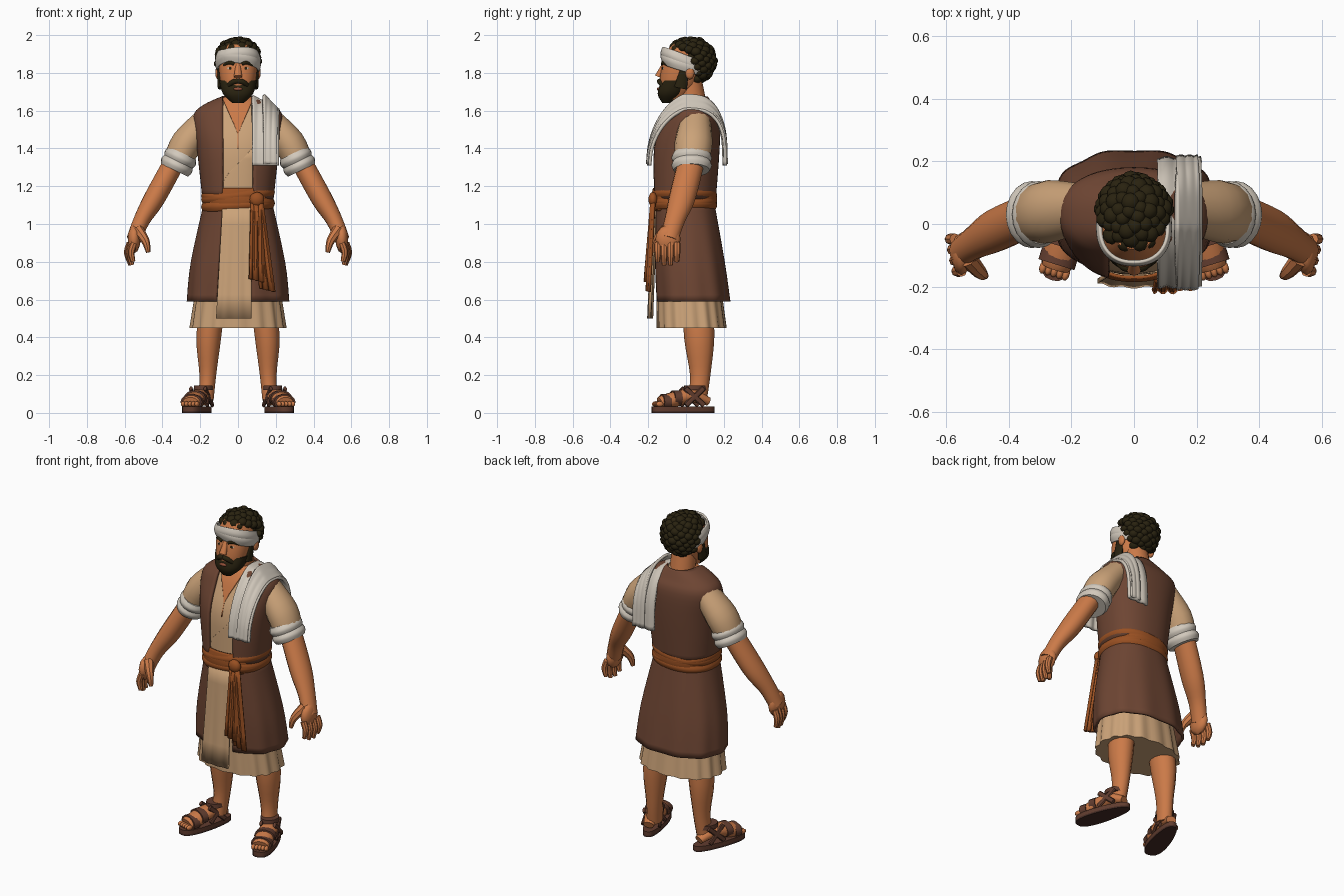
import bpy, bmesh, random
from math import sin, cos, pi, tau, acos, copysign, radians, sqrt
from mathutils import Vector, Matrix

if "Cube" in bpy.data.objects:
    bpy.data.objects.remove(bpy.data.objects["Cube"])

def material(name, *rgb):
    mat = bpy.data.materials.new(name)
    mat.use_nodes = True
    mat.diffuse_color = (*rgb, 1)
    bsdf = mat.node_tree.nodes["Principled BSDF"]
    bsdf.inputs["Base Color"].default_value = (*rgb, 1)
    bsdf.inputs["Roughness"].default_value = 0.9
    return mat

SKIN = material("skin", .6, .195, .065)
LIPS = material("lips", .3, .08, .04)
HAIR = material("dark hair", .022, .016, .005)
TAN = material("tan linen", .6, .365, .19)
BROWN = material("brown wool", .155, .06, .033)
CLOTH = material("pale cloth", .64, .58, .5)
SASH = material("rust sash", .32, .08, .016)
LEATHER = material("sandal leather", .12, .046, .028)
SOLE = material("dark sole", .06, .025, .018)
EYE = material("eye white", .6, .48, .36)

SIDEWAYS, DEPTH = Vector((1, 0, 0)), Vector((0, 1, 0))
KEEP = Matrix.Identity(4)
SIDES = (("left", KEEP), ("right", Matrix.Scale(-1, 4, SIDEWAYS)))
ROUNDNESS = 2.3

def finish(name, bm, mat, thick=0):
    bmesh.ops.recalc_face_normals(bm, faces=bm.faces)
    mesh = bpy.data.meshes.new(name)
    bm.to_mesh(mesh)
    bm.free()
    mesh.materials.append(mat)
    obj = bpy.data.objects.new(name, mesh)
    bpy.context.collection.objects.link(obj)
    if thick:
        solid = obj.modifiers.new("thickness", 'SOLIDIFY')
        solid.thickness, solid.offset = thick, 0
    bpy.ops.object.select_all(action='DESELECT')
    obj.select_set(True)
    bpy.context.view_layer.objects.active = obj
    bpy.ops.object.shade_smooth_by_angle(angle=radians(40))

def bridge(name, rows, mat, closed=True, cap=True, thick=0, place=KEEP):
    """Skin a list of equally long rows of points."""
    bm = bmesh.new()
    rows = [[bm.verts.new(place @ Vector(point)) for point in row] for row in rows]
    count = len(rows[0])
    for low, high in zip(rows, rows[1:]):
        for i in range(count if closed else count - 1):
            j = (i + 1) % count
            bm.faces.new((low[i], low[j], high[j], high[i]))
    if closed and cap:
        bm.faces.new(rows[0])
        bm.faces.new(rows[-1])
    finish(name, bm, mat, thick)

def smooth(keys, steps=4):
    """Catmull-Rom interpolation through tuples."""
    out, last = [], len(keys) - 1
    for i in range(last):
        quad = [keys[max(0, min(last, i + k))] for k in (-1, 0, 1, 2)]
        for step in range(steps):
            t = step / steps
            out.append([b + t / 2 * (c - a + t * (2*a - 5*b + 4*c - d + t * (3*(b - c) + d - a)))
                        for a, b, c, d in zip(*quad)])
    return out + [list(keys[-1])]

def power(value, exponent):
    return copysign(abs(value) ** exponent, value)

def front_angle(x, rx):
    return -acos(power(max(-1, min(1, x / rx)), ROUNDNESS / 2))

def shell(name, keys, mat, left=None, right=None, wrap=False, thick=0,
          pleats=0, fold=0, tilt=0, roll=0, cap=True, count=60):
    """Stack of (z, centre y, rx, ry) rings; left and right limit it to a front piece, or with wrap open it there."""
    rows, rings = [], smooth(keys)
    top, bottom = max(r[0] for r in rings), min(r[0] for r in rings)
    for z, cy, rx, ry in rings:
        start, end = 0, tau
        if left:
            start, end = front_angle(left(z), rx), front_angle(right(z), rx)
            if wrap:
                start, end = end, start + tau
        row = []
        for i in range(count + 1 if left else count):
            angle = start + (end - start) * i / count
            swell = 1 + fold * cos(pleats * angle) * (top - z) / (top - bottom)
            x = rx * swell * power(cos(angle), 2 / ROUNDNESS)
            y = cy + ry * swell * power(sin(angle), 2 / ROUNDNESS)
            row.append((x, y, z + tilt * y + roll * x))
        rows.append(row)
    bridge(name, rows, mat, left is None, cap, thick)

def band(name, z, half, cy, rx, ry, mat, tilt=0, roll=0):
    """Bulging strip of cloth wound around the body."""
    bulge = [(t, .01 * (1 - t * t)) for t in (-1, 0, 1)]
    shell(name, [(z + half * t, cy, rx + b, ry + b) for t, b in bulge], mat,
          thick=.01, tilt=tilt, roll=roll, cap=False)

def tube(name, keys, mat, flat=1, ref=DEPTH, place=KEEP, count=14):
    """Limb through (x, y, z, radius); flat squashes it across the ref axis."""
    keys, rows = smooth(keys), []
    points = [Vector(key[:3]) for key in keys]
    for i, key in enumerate(keys):
        along = (points[min(i + 1, len(points) - 1)] - points[max(i - 1, 0)]).normalized()
        u = (ref - along * ref.dot(along)).normalized() * key[3]
        v = along.cross(u) * flat
        angles = [tau * j / count for j in range(count)]
        rows.append([points[i] + u * cos(a) + v * sin(a) for a in angles])
    bridge(name, rows, mat, place=place)

def blobs(name, spots, mat, place=KEEP):
    """Ellipsoids given as (centre, radii), joined in one object."""
    bm = bmesh.new()
    for centre, radii in spots:
        matrix = place @ Matrix.Translation(centre) @ Matrix.Diagonal((*radii, 1))
        bmesh.ops.create_icosphere(bm, subdivisions=2, radius=1, matrix=matrix)
    finish(name, bm, mat)

def sheet(name, keys, mat, ripple, count=16):
    """Rippled cloth strip through (x, y, z, half width, sideways slope)."""
    across = [2 * j / count - 1 for j in range(count + 1)]
    rows = [[(x + half * u, y + ripple * sin(u * 8), z + slope * u) for u in across]
            for x, y, z, half, slope in smooth(keys)]
    bridge(name, rows, mat, closed=False, thick=.016)

# Upper clothes
body = [(1.13, -.01, .18, .16), (1.4, 0, .21, .17), (1.56, .03, .23, .14),
        (1.62, .03, .185, .11), (1.67, .03, .08, .08)]

def inset(depth):
    return [(z, cy, rx - depth, ry - depth) for z, cy, rx, ry in body]

def neckline(z):
    return max(.002, (z - 1.48) * .45)

def overlap_edge(z):
    return max(-.1, min(.08, (z - 1.32) * .95))

shell("tunic_top", inset(.014), TAN)
shell("tunic_overlap", inset(.011)[:2], TAN, overlap_edge, lambda z: .085, thick=.006)
shell("chest_opening", inset(.01)[1:], SKIN, lambda z: -neckline(z), neckline, thick=.008, count=12)
shell("vest", body, BROWN, lambda z: -.08, lambda z: .08, wrap=True, thick=.016)

# Skirts, open at the front over a long panel
def panel_left(z):
    return -.11 + (z - .6) * .06

def panel_right(z):
    return .07

shell("underskirt", [(1, -.01, .17, .15), (.45, .03, .25, .18)], TAN, pleats=16, fold=.03, count=96)
shell("brown_skirt", [(1.13, -.01, .17, .15), (.8, .02, .24, .18), (.59, .04, .26, .19)], BROWN,
      panel_left, panel_right, wrap=True, thick=.014, pleats=10, fold=.018, count=80)
shell("front_panel", [(1.12, -.01, .18, .16), (.5, 0, .26, .195)], TAN,
      panel_left, panel_right, thick=.016, pleats=28, fold=.015, count=24)

# Sash with knot and hanging tails
band("sash_belt", 1.13, .06, -.01, .17, .16, SASH)
for z, roll in ((1.1, .05), (1.13, -.1), (1.15, .1)):
    band("sash_wrap", z, .025, -.01, .18, .16, SASH, roll=roll)
blobs("sash_knot", [((.1, -.175, 1.13), (.04, .025, .04))], SASH)
for x, y, bottom in ((.155, -.2, .65), (.1, -.21, .7)):
    sheet("sash_tail", [(.1, -.175, 1.12, .03, 0), (x, y, bottom, .04, -.01)], SASH, .007)

# Towel arching over the left shoulder, fuller at the back
def arch(x, half, lift):
    keys = []
    for step in range(13):
        c, s = cos(pi * step / 12), sin(pi * step / 12)
        bend = 1.25 if c > 0 else .7
        keys.append((x, .005 - (.2 + lift) * power(c, bend), 1.31 + lift + .33 * abs(s) ** min(bend, 1),
                     half, -.036 * s))
    return keys

sheet("shoulder_towel", arch(.145, .07, 0), CLOTH, .004)
sheet("towel_fold", arch(.17, .035, .007), CLOTH, .002)

# Arms and hands
for side, place in SIDES:
    tube(side + "_sleeve", [(.17, .05, 1.55, .08), (.27, .04, 1.43, .1), (.32, .03, 1.33, .09)],
         TAN, .85, place=place)
    for x, z in ((.305, 1.35), (.325, 1.31)):
        tube(side + "_cuff", [(x + .012 * t, .03, z - .025 * t, .107 - .012 * t * t) for t in (-1, 0, 1)],
             CLOTH, .84, place=place, count=20)
    tube(side + "_forearm", [(.33, .03, 1.34, .07), (.44, -.02, 1.14, .07), (.51, -.06, 1.02, .054),
                             (.55, -.09, .92, .05)], SKIN, .82, place=place)
    blobs(side + "_palm", [((.55, -.095, .92), (.034, .068, .075))], SKIN, place)
    for finger in range(4):
        x, y = .55 + .007 * finger, -.15 + .034 * finger
        tip = .8 - .02 * sin(finger * pi / 3)
        tube(side + "_finger", [(x, y, .9, .018), (x + .015, y, (tip + .9) / 2, .018), (x + .005, y, tip, .012)],
             SKIN, place=place, count=8)
    tube(side + "_thumb", [(.53, -.11, .97, .03), (.49, -.155, .91, .022), (.475, -.165, .85, .012)],
         SKIN, place=place, count=8)

# Legs and sandals
outline = [((.056 - .01 * cos(a)) * power(sin(a), .7), .172 * cos(a)) for a in (tau * i / 32 for i in range(32))]
for side, mirror in SIDES:
    tube(side + "_leg", [(.13, .06, .62, .08), (.155, .07, .4, .08), (.16, .075, .2, .054), (.17, .06, .07, .05)],
         SKIN, .84, place=mirror)
    place = mirror @ Matrix.Translation((.212, -.015, 0)) @ Matrix.Rotation(.3, 4, 'Z')
    for part, mat, low, high in (("outsole", SOLE, 0, .01), ("sandal_bed", LEATHER, .01, .033)):
        bridge(f"{side}_{part}", [[(x, y, z) for x, y in outline] for z in (low, high)], mat, place=place)
    tube(side + "_foot", [(0, .14, .06, .03), (0, .04, .09, .05), (0, -.09, .06, .055), (0, -.13, .05, .045)],
         SKIN, .75, SIDEWAYS, place)
    blobs(side + "_toes", [((.019 * i, -.14, .047), (.012, .022, .015)) for i in range(-2, 3)], SKIN, place)
    for y, z in ((-.1, .058), (-.04, .078)):
        tube(side + "_foot_strap", [(0, y + .02, z, .06), (0, y - .02, z, .06)], LEATHER, .7, SIDEWAYS, place)
    tube(side + "_ankle_strap", [(-.01, .07, .12, .062), (-.01, .07, .145, .06)], LEATHER, .85, place=place)
    for sign in (-1, 1):
        for back, front in ((.1, 0), (0, .1)):
            tube(side + "_cross_strap", [(sign * .05, back, .04, .015), (sign * .04, front, .13, .015)],
                 LEATHER, .6, place=place, count=8)

# Head and neck
tube("neck", [(0, .04, 1.6, .075), (0, .01, 1.78, .07)], SKIN)
shell("head", [(1.66, -.06, .05, .06), (1.74, -.04, .09, .1), (1.86, -.02, .1, .102), (1.95, 0, .07, .08)], SKIN)
shell("beard", [(1.64, -.1, .03, .025), (1.69, -.08, .08, .07), (1.76, -.05, .1, .08)], HAIR)
tube("nose", [(0, -.115, 1.85, .012), (0, -.148, 1.78, .022)], SKIN, .8, SIDEWAYS)
blobs("lower_lip", [((0, -.145, 1.715), (.025, .01, .009))], LIPS)
for side, place in SIDES:
    tube(side + "_moustache", [(0, -.14, 1.757, .013), (.03, -.137, 1.75, .014), (.06, -.11, 1.72, .01)],
         HAIR, place=place)
    tube(side + "_sideburn", [(.09, -.03, 1.72, .035), (.1, 0, 1.85, .02)], HAIR, .5, place=place)
    tube(side + "_brow", [(.02, -.124, 1.846, .009), (.045, -.118, 1.855, .01), (.075, -.095, 1.84, .007)],
         HAIR, place=place)
    blobs(side + "_eye", [((.04, -.114, 1.823), (.019, .01, .01))], EYE, place)
    blobs(side + "_iris", [((.04, -.122, 1.823), (.009, .005, .009))], HAIR, place)
    blobs(side + "_ear", [((.106, .02, 1.8), (.015, .025, .035))], SKIN, place)

# Headband of two crossing wraps
for tilt, roll in ((-.4, .06), (-.28, -.12)):
    band("headband", 1.853, .034, -.01, .106, .11, CLOTH, tilt, roll)

# Curly hair: uneven clumps spread over the skull
random.seed(4)
curls, total = [((0, .03, 1.865), (.1, .11, .11))], 150
for i in range(total):
    height = 1 - (2 * i + 1) / total
    reach, turn = sqrt(1 - height * height), i * pi * (3 - sqrt(5))
    x, y, z = .107 * reach * cos(turn), .024 + .116 * reach * sin(turn), 1.864 + .11 * height
    if z > 1.905 - .4 * y or (y > .045 and z > 1.745):
        size = random.uniform(.022, .031)
        curls.append(((x, y, z), (size, size, size * .85)))
blobs("curly_hair", curls, HAIR)
